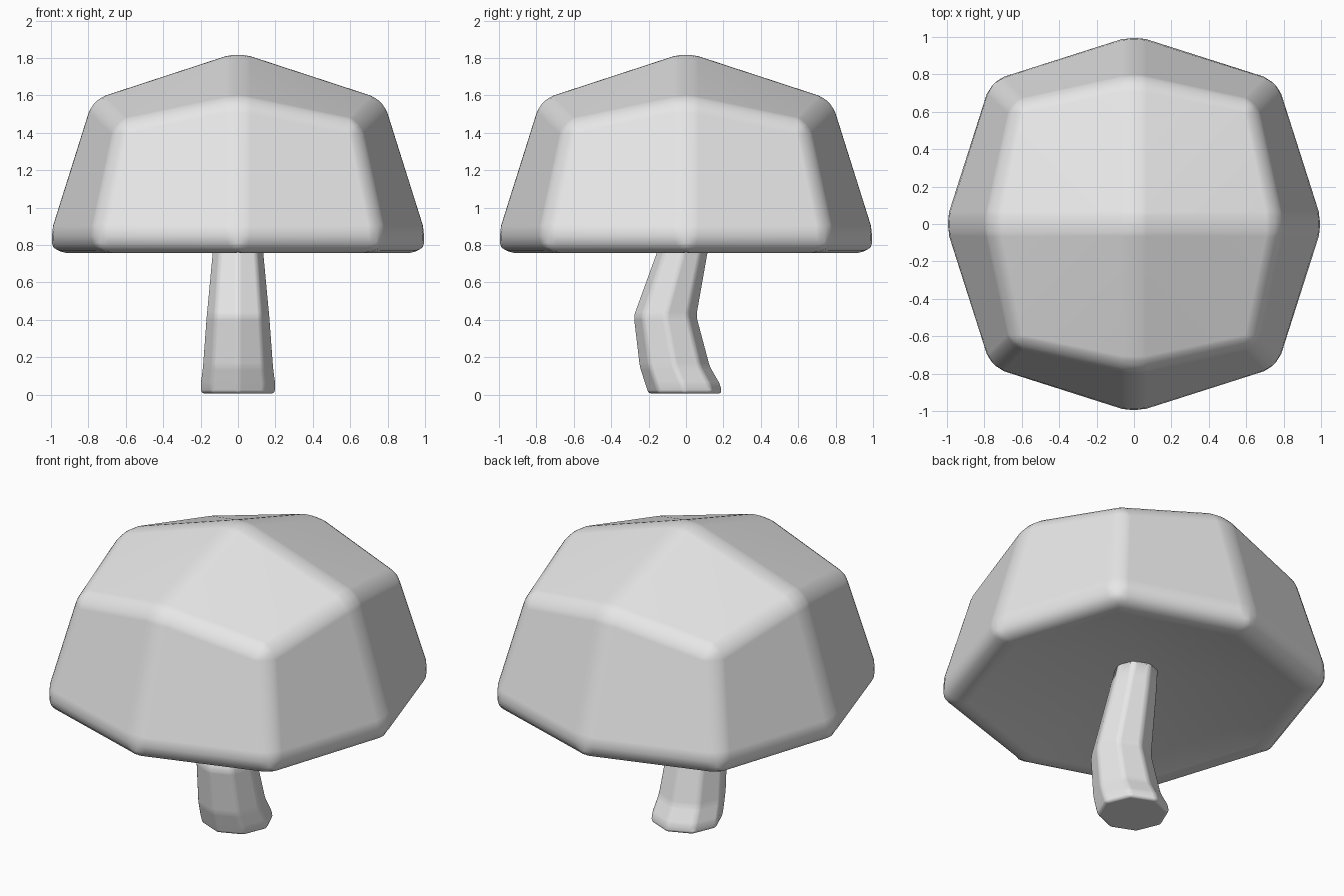
import bpy, bmesh
from math import sin, cos, pi

cube = bpy.data.objects.get("Cube")
if cube:
    bpy.data.objects.remove(cube, do_unlink=True)

grey = bpy.data.materials.new("plain grey")
grey.use_nodes = True
grey.diffuse_color = (0.8, 0.8, 0.8, 1)
grey.node_tree.nodes["Principled BSDF"].inputs["Base Color"].default_value = (0.8, 0.8, 0.8, 1)


def octagon(bm, r_axis, r_diag, z_axis, z_diag, y=0.0):
    """Eight points, alternating between the axes and the diagonals."""
    ring = []
    for i in range(8):
        r, z = ((r_axis, z_axis), (r_diag, z_diag))[i % 2]
        ring.append(bm.verts.new((r * cos(i * pi / 4), y + r * sin(i * pi / 4), z)))
    return ring


def bridge(bm, a, b):
    for i in range(8):
        j = (i + 1) % 8
        bm.faces.new((a[i], a[j], b[j], b[i]))


def fan(bm, ring, tip):
    for i in range(8):
        bm.faces.new((ring[i], ring[(i + 1) % 8], tip))


def finish(bm, name, width, weight, segments):
    """Weight the edges, then round them with a bevel."""
    bmesh.ops.recalc_face_normals(bm, faces=bm.faces)
    layer = bm.edges.layers.float.new("bevel_weight_edge")
    for e in bm.edges:
        e[layer] = weight(e)
    for f in bm.faces:
        f.smooth = True
    mesh = bpy.data.meshes.new(name)
    bm.to_mesh(mesh)
    bm.free()
    mesh.materials.append(grey)
    obj = bpy.data.objects.new(name, mesh)
    bpy.context.collection.objects.link(obj)
    mod = obj.modifiers.new("rounded edges", 'BEVEL')
    mod.limit_method = 'WEIGHT'
    mod.width = width
    mod.segments = segments
    mod.harden_normals = True
    return obj


# Cap: faceted dome with a rounded rim and a shallow hollow underneath
bm = bmesh.new()
tip = bm.verts.new((0, 0, 1.842))
shoulder = octagon(bm, 0.785, 0.915, 1.585, 1.45)
rim = octagon(bm, 1.06, 1.13, 0.72, 0.72)
hollow = bm.verts.new((0, 0, 0.93))
fan(bm, shoulder, tip)
bridge(bm, shoulder, rim)
fan(bm, rim, hollow)


def cap_weight(e):
    if hollow in e.verts:
        return 0.0
    if all(v in rim for v in e.verts):
        return 1.0
    if tip in e.verts and e.other_vert(tip) in shoulder[1::2]:
        return 0.0
    return 0.36


finish(bm, "mushroom_cap", 0.19, cap_weight, 5)

# Stem: bent, tapering octagonal column (height, radius, y offset)
bm = bmesh.new()
sections = [(0.005, 0.2, -0.005), (0.05, 0.205, -0.015), (0.15, 0.192, -0.06),
            (0.42, 0.172, -0.112), (0.76, 0.14, -0.02), (1.0, 0.115, 0.04)]
rings = [octagon(bm, r, r, z, z, y) for z, r, y in sections]
for a, b in zip(rings, rings[1:]):
    bridge(bm, a, b)
bm.faces.new(rings[0])
bm.faces.new(rings[-1])


def stem_weight(e):
    heights = [v.co.z for v in e.verts]
    return 0.0 if min(heights) > 0.9 else 1.0


finish(bm, "mushroom_stem", 0.02, stem_weight, 3)
